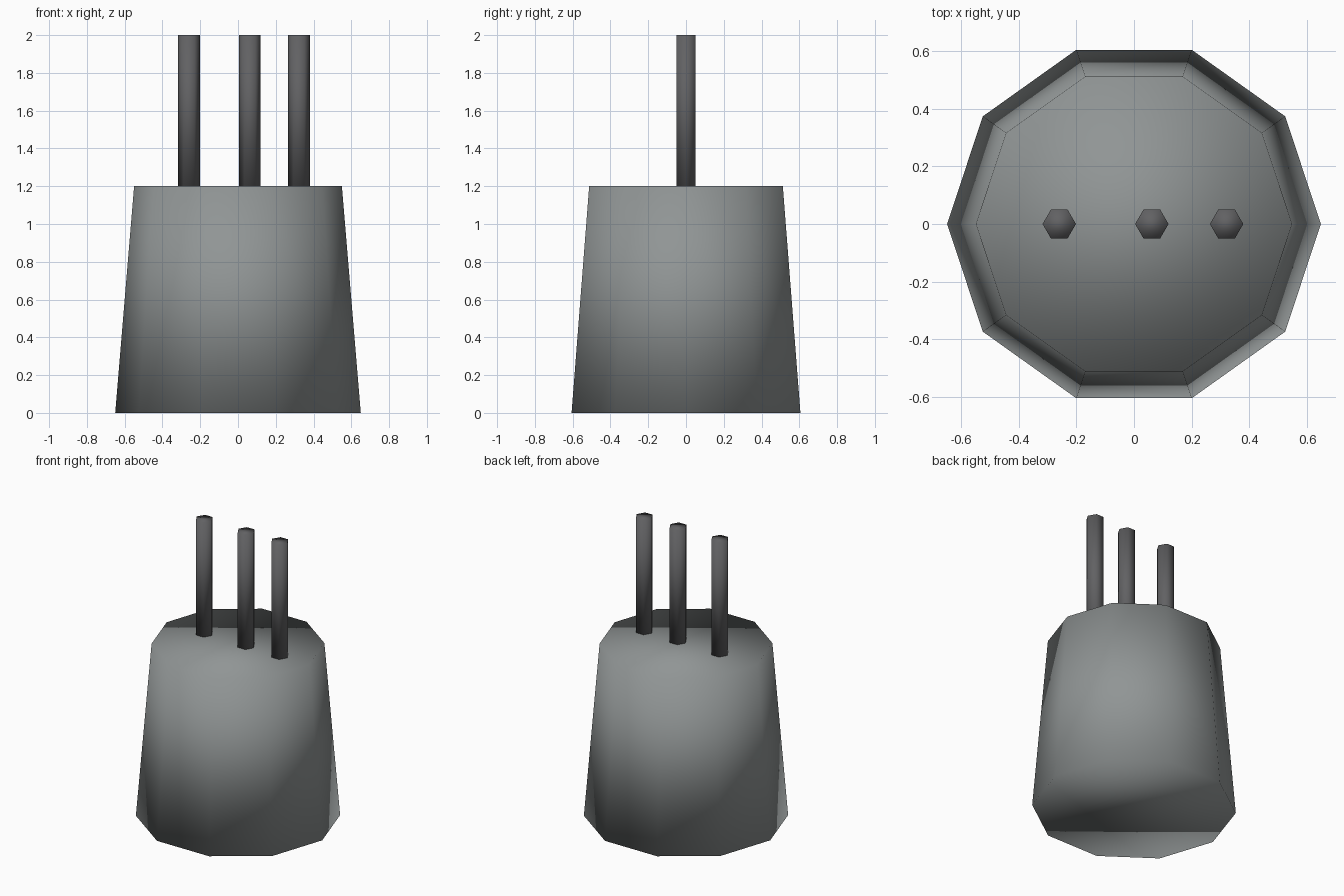
import bpy

if "Cube" in bpy.data.objects:
    bpy.data.objects.remove(bpy.data.objects["Cube"])


def make_material(name, rgb):
    mat = bpy.data.materials.new(name)
    mat.diffuse_color = (*rgb, 1)
    mat.use_nodes = True
    mat.node_tree.nodes["Principled BSDF"].inputs["Base Color"].default_value = mat.diffuse_color
    return mat


def add_cone(name, sides, r_bottom, r_top, z0, z1, x, mat, y_scale=1.0):
    """Capped, fully smooth-shaded prism or frustum with a corner on +x."""
    bpy.ops.mesh.primitive_cone_add(vertices=sides, radius1=r_bottom, radius2=r_top,
                                    depth=z1 - z0, location=(0, 0, 0))
    obj = bpy.context.object
    obj.name = name
    for v in obj.data.vertices:
        px, py, pz = v.co
        v.co = (py, -px * y_scale, pz)  # quarter turn puts a corner on the x axis
    obj.location = (x, 0, (z0 + z1) / 2)
    bpy.ops.object.shade_smooth()
    obj.data.materials.append(mat)
    return obj


body_grey = make_material("body_grey", (0.28, 0.30, 0.30))
dark_grey = make_material("dark_grey", (0.12, 0.12, 0.125))

# Tapered ten-sided body
add_cone("body", 10, 0.65, 0.55, 0.0, 1.2, 0.0, body_grey, y_scale=0.98)

# Three six-sided rods standing on the top
for i, x in enumerate((-0.26, 0.062, 0.322)):
    add_cone(f"rod_{i + 1}", 6, 0.058, 0.058, 1.2, 2.0, x, dark_grey)
